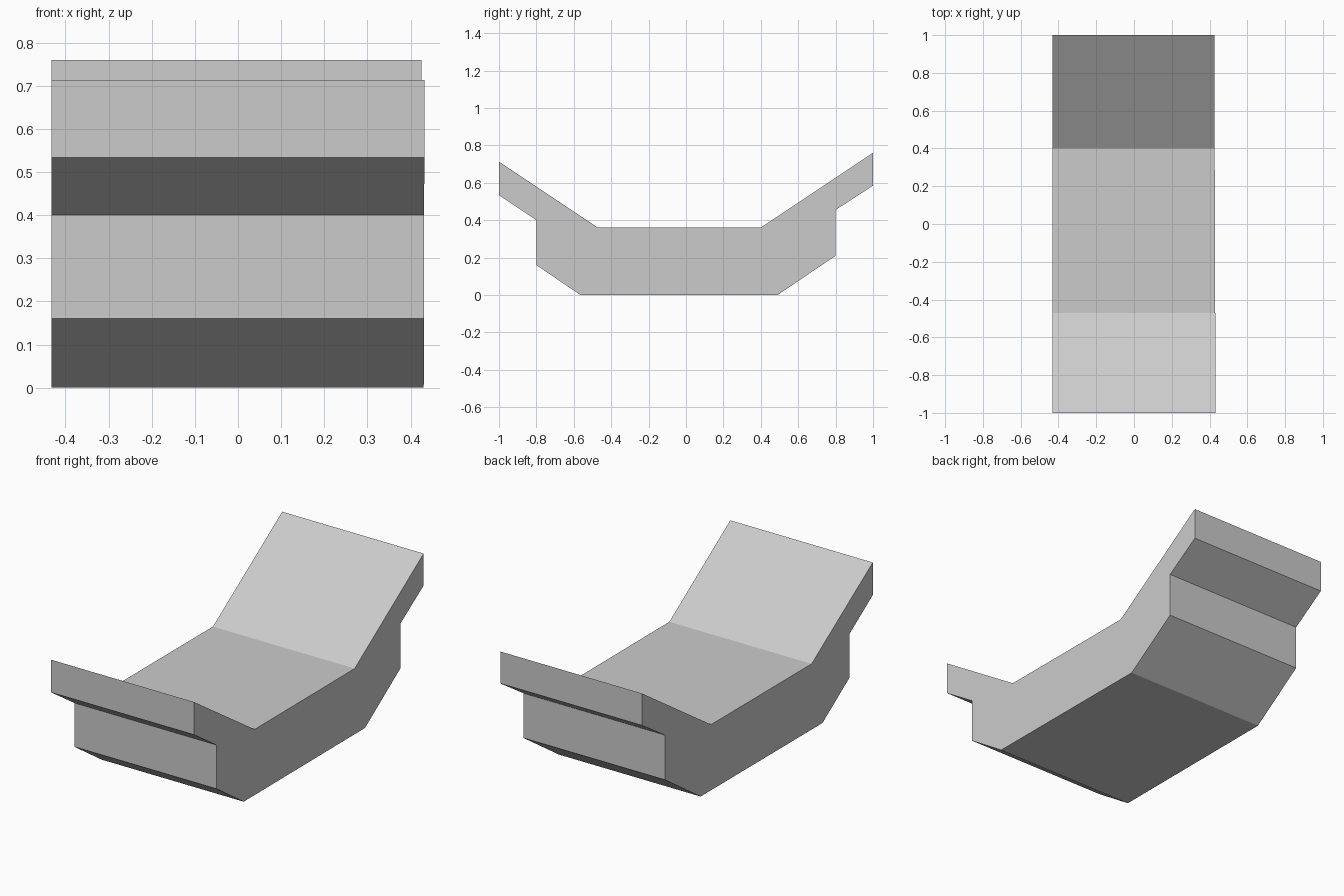
import bpy
import bmesh

cube = bpy.data.objects.get("Cube")
if cube:
    bpy.data.objects.remove(cube, do_unlink=True)

# Plain grey material
grey = bpy.data.materials.new("light_grey")
grey.use_nodes = True
colour = (0.6, 0.6, 0.6, 1.0)
grey.diffuse_color = colour
grey.node_tree.nodes["Principled BSDF"].inputs["Base Color"].default_value = colour

# Side outline of the trough (y, z), from the front lip round the underside
outline = [
    (-1.0, 0.713), (-1.0, 0.534), (-0.8, 0.4), (-0.8, 0.16),
    (-0.565, 0.0), (0.49, 0.0), (0.8, 0.21), (0.8, 0.455),
    (1.0, 0.585), (1.0, 0.76), (0.4, 0.36), (-0.47, 0.36),
]
HALF_WIDTH = 0.432


def left_edge(y):
    """The left side narrows very slightly toward the back."""
    return HALF_WIDTH - 0.0035 * (y + 1)


# Extrude the outline across the width
bm = bmesh.new()
side = bm.faces.new([bm.verts.new((-HALF_WIDTH, y, z)) for y, z in outline])
extruded = bmesh.ops.extrude_face_region(bm, geom=[side], use_keep_orig=True)
for item in extruded["geom"]:
    if isinstance(item, bmesh.types.BMVert):
        item.co.x = left_edge(item.co.y)
bmesh.ops.recalc_face_normals(bm, faces=bm.faces)

mesh = bpy.data.meshes.new("curved_trough")
bm.to_mesh(mesh)
bm.free()
mesh.materials.append(grey)
trough = bpy.data.objects.new("curved_trough", mesh)
bpy.context.collection.objects.link(trough)
